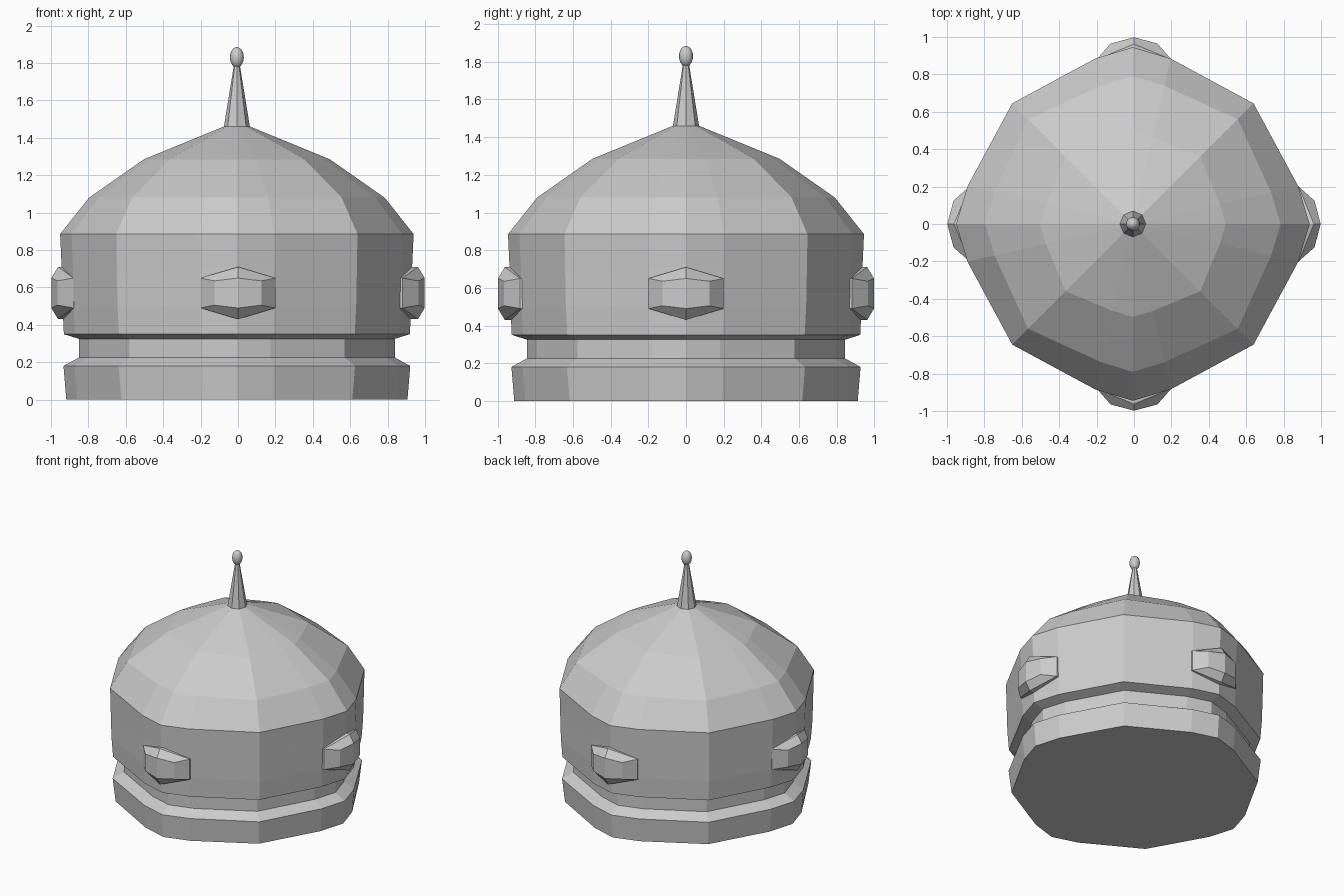
import bpy, bmesh
from mathutils import Matrix
from math import pi

if "Cube" in bpy.data.objects:
    bpy.data.objects.remove(bpy.data.objects["Cube"])

CX = -0.006  # the body sits very slightly off the bounding-box centre


def finish(bm, name):
    bmesh.ops.recalc_face_normals(bm, faces=bm.faces)
    me = bpy.data.meshes.new(name)
    bm.to_mesh(me)
    bm.free()
    ob = bpy.data.objects.new(name, me)
    bpy.context.collection.objects.link(ob)
    return ob


def skin(bm, rings):
    """Join equal-length closed rings of points and cap both ends."""
    loops = [[bm.verts.new(p) for p in r] for r in rings]
    for a, b in zip(loops, loops[1:]):
        n = len(a)
        for i in range(n):
            bm.faces.new((a[i], a[(i + 1) % n], b[(i + 1) % n], b[i]))
    bm.faces.new(loops[0])
    bm.faces.new(loops[-1])


def section(z, axis, diag):
    """Rounded-diamond outline: axis point, near-axis point, diagonal, near-axis point."""
    near, side = axis * 0.936, axis * 0.213
    pts = []
    x = [(axis, 0), (near, side), (diag, diag), (side, near)]
    for _ in range(4):
        pts += [(a + CX, b, z) for a, b in x]
        x = [(-b, a) for a, b in x]
    return pts


def stack(name, profile):
    bm = bmesh.new()
    skin(bm, [section(*p) for p in profile])
    return finish(bm, name)


# base ring, recessed neck, overhanging wall and faceted dome
stack("base_and_dome", [
    (0.0, 0.912, 0.617), (0.18, 0.927, 0.632), (0.225, 0.845, 0.575),
    (0.325, 0.845, 0.575), (0.35, 0.925, 0.63), (0.5, 0.932, 0.638),
    (0.71, 0.937, 0.642), (0.885, 0.945, 0.645), (1.08, 0.79, 0.56),
    (1.285, 0.497, 0.36), (1.46, 0.07, 0.05)])

# tapered spike with eight sides
bm = bmesh.new()
bmesh.ops.create_cone(bm, cap_ends=True, segments=8, radius1=0.071, radius2=0.014,
                      depth=0.35, matrix=Matrix.Translation((CX, 0, 1.625)))
finish(bm, "spike")

# egg-shaped tip
bm = bmesh.new()
bmesh.ops.create_uvsphere(bm, u_segments=16, v_segments=12, radius=1,
                          matrix=Matrix.Translation((CX, 0, 1.83)) @ Matrix.Diagonal((0.037, 0.037, 0.055, 1)))
tip = finish(bm, "spike_tip")
for p in tip.data.polygons:
    p.use_smooth = True


def stud_ring(w, h, peak, y_side, y_mid):
    """Six-sided outline around z = 0.57, pointed at top and bottom."""
    zc = 0.57
    return [(-w, -y_side, zc + h), (0, -y_mid, zc + peak), (w, -y_side, zc + h),
            (w, -y_side, zc - h), (0, -y_mid, zc - peak), (-w, -y_side, zc - h)]


# four faceted studs around the wall
for i, side in enumerate(("front", "right", "back", "left")):
    bm = bmesh.new()
    skin(bm, [stud_ring(0.2, 0.08, 0.14, 0.82, 0.86),
              stud_ring(0.2, 0.08, 0.14, 0.88, 0.962),
              stud_ring(0.125, 0.065, 0.08, 0.965, 0.998)])
    # split the outer face along its vertical ridge
    face = max((f for f in bm.faces if len(f.verts) == 6),
               key=lambda f: -f.calc_center_median().y)
    mids = [v for v in face.verts if abs(v.co.x) < 1e-5]
    bmesh.utils.face_split(face, mids[0], mids[1])
    bm.transform(Matrix.Rotation(i * pi / 2, 4, 'Z'))
    finish(bm, side + "_stud")
